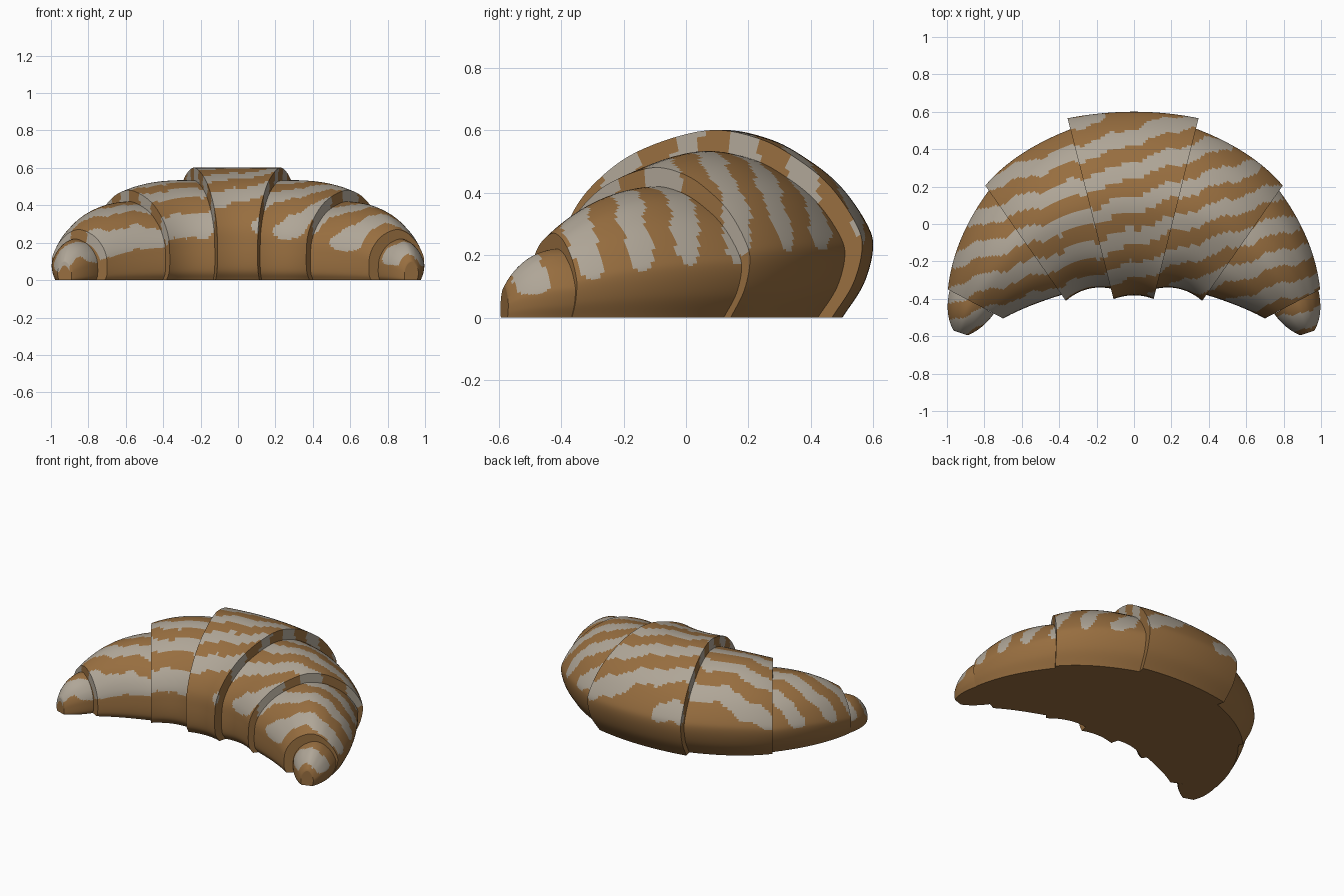
import bpy, bmesh, math
from mathutils import Vector

if "Cube" in bpy.data.objects:
    bpy.data.objects.remove(bpy.data.objects["Cube"])


def material(name, rgb):
    m = bpy.data.materials.new(name)
    m.diffuse_color = (*rgb, 1)
    m.use_nodes = True
    m.node_tree.nodes["Principled BSDF"].inputs["Base Color"].default_value = m.diffuse_color
    return m


crust = material("golden crust", (0.31, 0.155, 0.05))
icing = material("pale icing", (0.43, 0.38, 0.31))

# Cross-section: across from the inner to the outer edge, and share of height
PROFILE = [(0.04, 0), (0.005, 0.1), (0, 0.3), (0.02, 0.5), (0.1, 0.7), (0.25, 0.885),
           (0.48, 1), (0.66, 0.955), (0.8, 0.83), (0.9, 0.69), (0.98, 0.5),
           (1, 0.37), (0.97, 0.18), (0.9, 0)]


def smooth_profile(points, steps=7):
    p = [Vector(q) for q in points]
    p = [2 * p[0] - p[1]] + p + [2 * p[-1] - p[-2]]
    out = []
    for a, b, c, d in zip(p, p[1:], p[2:], p[3:]):
        for i in range(steps):
            t = i / steps
            out.append(0.5 * (2 * b + (c - a) * t + (2 * a - 5 * b + 4 * c - d) * t * t
                              + (3 * b - a - 3 * c + d) * t ** 3))
    return out + [p[-2]]


SECTION = smooth_profile(PROFILE)


def through(a, b, c, t):
    """Smooth curve through three values at t = 0, 0.5 and 1."""
    return (a * (1 - t) * (1 - 2 * t) + b * 4 * t * (1 - t) + c * t * (2 * t - 1))


def is_iced(x, y, share):
    wave = 0.012 * math.sin(24 * x + 3 * y) + 0.005 * math.sin(61 * x)
    t = (y - 0.31 * x - 0.47 + wave) / 0.18 + 0.5
    taper = math.sqrt(max(0, min(1, (share - 0.4) / 0.12)))
    return abs(t - math.floor(t) - 0.5) < 0.25 * taper


def roll(name, stations, side=1, rows=36):
    """One dough layer; a station is inner x, y, outer x, y, height."""
    # rows along the layer, with shrinking rows that close each end
    s = [(0, k) for k in (0.78, 0.85, 0.92, 0.97)]
    path = s + [(i / rows, 1) for i in range(rows + 1)] + [(1, k) for _, k in reversed(s)]
    bm = bmesh.new()
    rings, heights = [], []
    for t, k in path:
        ix, iy, ox, oy, h = (through(a, b, c, t) for a, b, c in zip(*stations))
        ring = []
        for u, v in SECTION:
            u = 0.5 + (u - 0.5) * k
            ring.append(bm.verts.new((side * (ix + (ox - ix) * u),
                                      iy + (oy - iy) * u, max(0, v) * h * k)))
        rings.append(ring)
        heights.append(h)
    n = len(SECTION)
    for r, (a, b) in enumerate(zip(rings, rings[1:])):
        for j in range(n):
            f = bm.faces.new((a[j], a[(j + 1) % n], b[(j + 1) % n], b[j]))
            c = f.calc_center_median()
            f.material_index = int(is_iced(c.x, c.y, c.z / heights[r]))
    bm.faces.new(rings[0])
    bm.faces.new(rings[-1])
    bmesh.ops.recalc_face_normals(bm, faces=bm.faces)
    mesh = bpy.data.meshes.new(name)
    bm.to_mesh(mesh)
    bm.free()
    mesh.materials.append(crust)
    mesh.materials.append(icing)
    ob = bpy.data.objects.new(name, mesh)
    bpy.context.collection.objects.link(ob)
    bpy.ops.object.select_all(action='DESELECT')
    ob.select_set(True)
    bpy.context.view_layer.objects.active = ob
    bpy.ops.object.shade_smooth_by_angle(angle=math.radians(40))


# Broad middle wrap
roll("middle_wrap", [(-0.11, -0.40, -0.355, 0.565, 0.6),
                     (0, -0.38, 0, 0.6, 0.6),
                     (0.105, -0.40, 0.345, 0.565, 0.6)], rows=50)

# Layers stepping down to the tips, on both sides
for label, side in (("right", 1), ("left", -1)):
    roll(label + "_shoulder", [(0.10, -0.35, 0.33, 0.51, 0.53),
                               (0.24, -0.345, 0.60, 0.375, 0.525),
                               (0.365, -0.41, 0.795, 0.205, 0.48)], side)
    roll(label + "_arm", [(0.36, -0.37, 0.775, 0.18, 0.42),
                          (0.55, -0.435, 0.925, -0.08, 0.38),
                          (0.70, -0.505, 0.995, -0.35, 0.27)], side)
    roll(label + "_tip", [(0.75, -0.48, 0.985, -0.35, 0.22),
                          (0.815, -0.55, 0.995, -0.47, 0.185),
                          (0.89, -0.595, 0.965, -0.57, 0.10)], side, rows=18)
